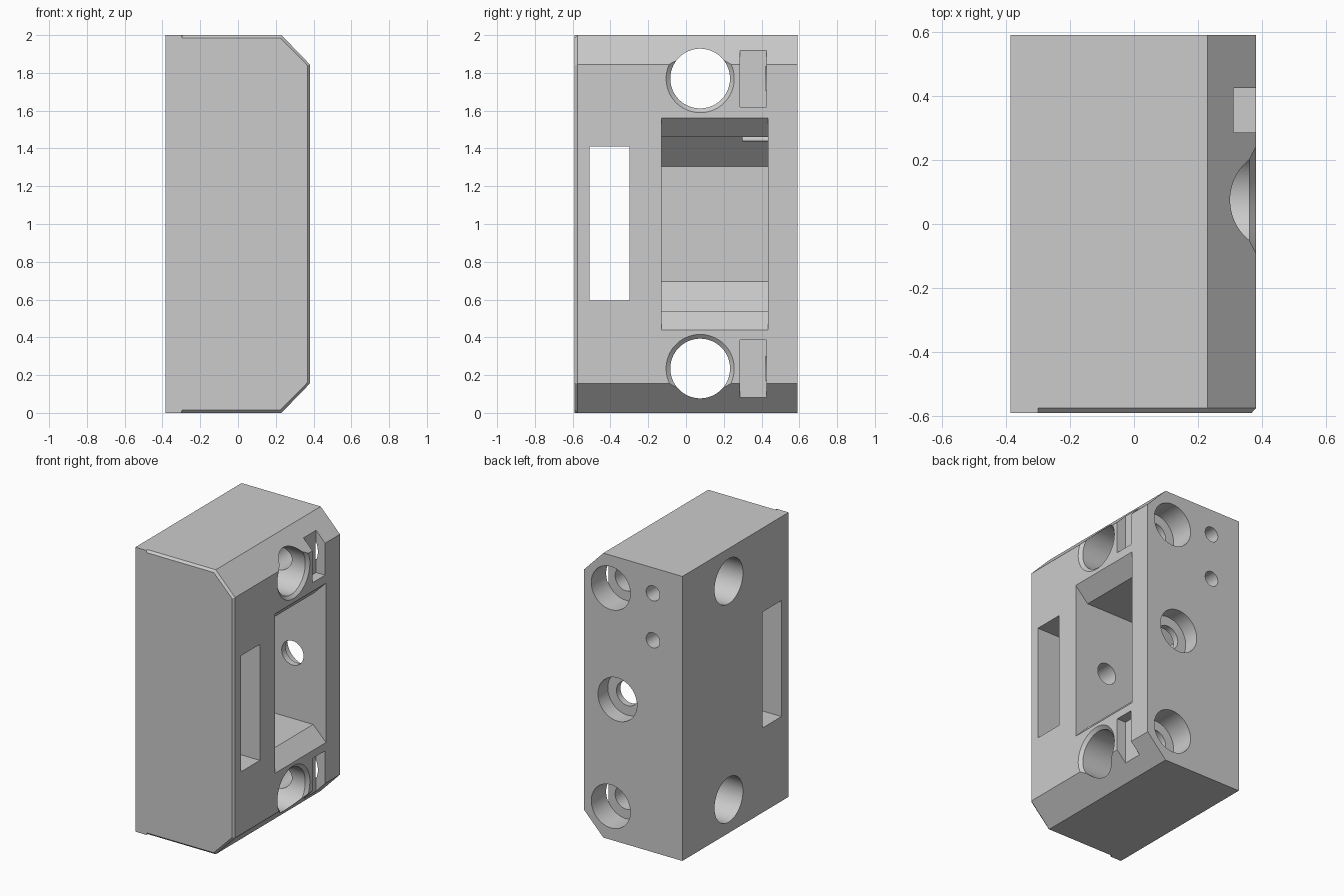
import bpy
import bmesh
import math
from mathutils import Matrix

cube = bpy.data.objects.get("Cube")
if cube:
    bpy.data.objects.remove(cube, do_unlink=True)

grey = bpy.data.materials.new("light_grey")
grey.use_nodes = True
tone = (0.6, 0.6, 0.6, 1)
grey.diffuse_color = tone
grey.node_tree.nodes["Principled BSDF"].inputs["Base Color"].default_value = tone


def new_object(name, bm):
    bmesh.ops.recalc_face_normals(bm, faces=bm.faces)
    mesh = bpy.data.meshes.new(name)
    bm.to_mesh(mesh)
    bm.free()
    mesh.materials.append(grey)
    obj = bpy.data.objects.new(name, mesh)
    bpy.context.collection.objects.link(obj)
    return obj


def loft(name, rings):
    """Closed solid through rings of matching points."""
    bm = bmesh.new()
    loops = [[bm.verts.new(p) for p in ring] for ring in rings]
    n = len(loops[0])
    for a, b in zip(loops, loops[1:]):
        for i in range(n):
            j = (i + 1) % n
            bm.faces.new((a[i], a[j], b[j], b[i]))
    bm.faces.new(loops[0])
    bm.faces.new(loops[-1])
    return new_object(name, bm)


def mirrored(half):
    return half + [(x, 2 - z) for x, z in reversed(half)]


cutters = []


def box(name, x, y, z):
    bm = bmesh.new()
    bmesh.ops.create_cube(bm, size=1)
    for v in bm.verts:
        for k, (lo, hi) in enumerate((x, y, z)):
            v.co[k] = hi if v.co[k] > 0 else lo
    cutters.append(new_object(name, bm))


def rod(name, axis, centre, steps, sides=48):
    """Turned cutter: steps are (position along axis, radius)."""
    rings = []
    for pos, r in steps:
        ring = []
        for i in range(sides):
            t = math.tau * (i + 0.5) / sides
            u, w = centre[0] + r * math.cos(t), centre[1] + r * math.sin(t)
            ring.append((pos, u, w) if axis == "x" else (u, pos, w))
        rings.append(ring)
    cutters.append(loft(name, rings))


# Main block with bevelled long edges and a thin bevel around the front
outer = mirrored([(-0.385, 0), (-0.3, 0), (-0.285, 0), (0.23, 0), (0.38, 0.155)])
front = mirrored([(-0.385, 0), (-0.3, 0), (-0.295, 0.015), (0.224, 0.015), (0.367, 0.16)])
body = loft("block_body", [[(x, y, z) for x, z in ring]
                           for ring, y in ((outer, 0.59), (outer, -0.575), (front, -0.59))])

# Deep side pocket with flared mouth and sloped floor corners
pocket = mirrored([(0.42, 0.40), (0.28, 0.54), (-0.145, 0.54), (-0.3, 0.695)])
cutters.append(loft("pocket_cutter", [[(x, y, z) for x, z in pocket] for y in (-0.13, 0.435)]))

# Tall slot right through
box("slot_cutter", (-0.6, 0.6), (-0.51, -0.30), (0.595, 1.41))

# Mounting holes, edge notches and counterbored bolt holes at both ends
for label, z, notch in (("lower", 0.235, (-0.2, 0.385)), ("upper", 1.77, (1.62, 2.2))):
    rod(label + "_mount_cutter", "x", (0.075, z),
        [(-0.6, 0.158), (0.36, 0.158), (0.40, 0.203)], 64)
    box(label + "_notch_cutter", (0.31, 0.6), (0.285, 0.425), notch)
    rod(label + "_bolt_cutter", "y", (0.172, z), [(0.7, 0.152), (0.42, 0.152)])
    rod(label + "_shank_cutter", "y", (0.172, z), [(0.5, 0.085), (0.1, 0.085)])

# Middle bolt hole, threaded into the far pocket wall
rod("middle_bolt_cutter", "y", (0.12, 1), [(0.7, 0.152), (0.48, 0.152)])
rod("middle_shank_cutter", "y", (0.12, 1), [(0.55, 0.085), (0.3, 0.085)])
rod("middle_thread_cutter", "y", (0.12, 1), [(0, 0.075), (-0.27, 0.075)])

# Two small blind holes
for label, z in (("low", 1.49), ("high", 1.82)):
    rod(label + "_pin_cutter", "y", (-0.156, z), [(0.7, 0.053), (0.3, 0.053)])

# Carve everything out of the block
for cutter in cutters:
    mod = body.modifiers.new(cutter.name, "BOOLEAN")
    mod.operation = "DIFFERENCE"
    mod.solver = "EXACT"
    mod.object = cutter
bpy.context.view_layer.update()
carved = bpy.data.meshes.new_from_object(body.evaluated_get(bpy.context.evaluated_depsgraph_get()))
body.modifiers.clear()
body.data = carved
for cutter in cutters:
    bpy.data.objects.remove(cutter, do_unlink=True)

bpy.ops.object.select_all(action="DESELECT")
body.select_set(True)
bpy.context.view_layer.objects.active = body
bpy.ops.object.shade_smooth_by_angle(angle=math.radians(25))
